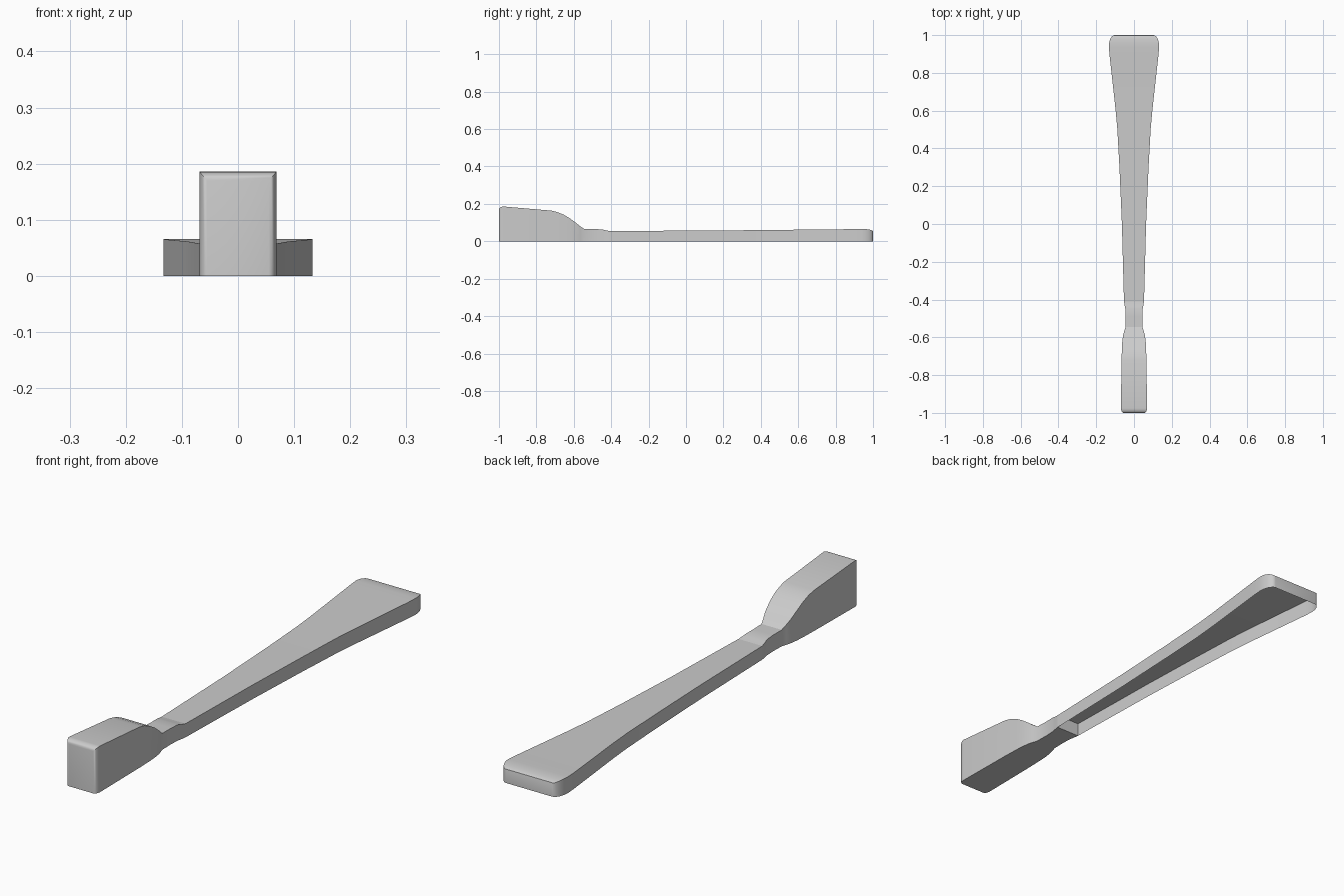
import bpy, bmesh, math

if "Cube" in bpy.data.objects:
    bpy.data.objects.remove(bpy.data.objects["Cube"])


def arc(y_flat, y_end, w, z, r_w, r_z, steps=5):
    """Stations that round off an end in plan and in height."""
    out = []
    for i in range(steps + 1):
        a = math.pi / 2 * i / steps
        out.append((y_flat + (y_end - y_flat) * math.sin(a),
                    w - r_w * (1 - math.cos(a)),
                    z - r_z * (1 - math.cos(a))))
    return out


def loft(name, stations, bottom, cap_start, cap_end):
    """Skin rectangular sections (y, half width, top height) standing on z=0."""
    bm = bmesh.new()
    rings = [[bm.verts.new(p) for p in ((-w, y, 0), (-w, y, z), (w, y, z), (w, y, 0))]
             for y, w, z in stations]
    for a, b in zip(rings, rings[1:]):
        for i in range(4 if bottom else 3):
            j = (i + 1) % 4
            bm.faces.new((a[i], b[i], b[j], a[j]))
    if cap_start:
        bm.faces.new(rings[0])
    if cap_end:
        bm.faces.new(rings[-1][::-1])
    bm.normal_update()
    mesh = bpy.data.meshes.new(name)
    bm.to_mesh(mesh)
    bm.free()
    ob = bpy.data.objects.new(name, mesh)
    bpy.context.collection.objects.link(ob)
    bpy.ops.object.select_all(action='DESELECT')
    ob.select_set(True)
    bpy.context.view_layer.objects.active = ob
    bpy.ops.object.shade_smooth_by_angle(angle=math.radians(30))
    return ob


# Solid head with rounded front, curved shoulder and narrow neck
head = arc(-0.975, -1.0, 0.069, 0.186, 0.014, 0.016)[::-1]
head += [(-0.72, 0.066, 0.164), (-0.69, 0.065, 0.157), (-0.655, 0.064, 0.143),
         (-0.62, 0.062, 0.122), (-0.585, 0.057, 0.096), (-0.565, 0.051, 0.08),
         (-0.545, 0.045, 0.066), (-0.49, 0.044, 0.065), (-0.45, 0.046, 0.064),
         (-0.435, 0.049, 0.06), (-0.41, 0.053, 0.055)]
loft("head_block", head, True, True, True)

# Thin flared handle, hollow and open underneath
handle = [(-0.41, 0.053, 0.055), (0.0, 0.064, 0.057), (0.3, 0.077, 0.059),
          (0.5, 0.088, 0.061), (0.6, 0.097, 0.062), (0.9, 0.13, 0.065)]
handle += arc(0.94, 1.0, 0.133, 0.066, 0.03, 0.014, 7)
loft("handle_shell", handle, False, False, True)
